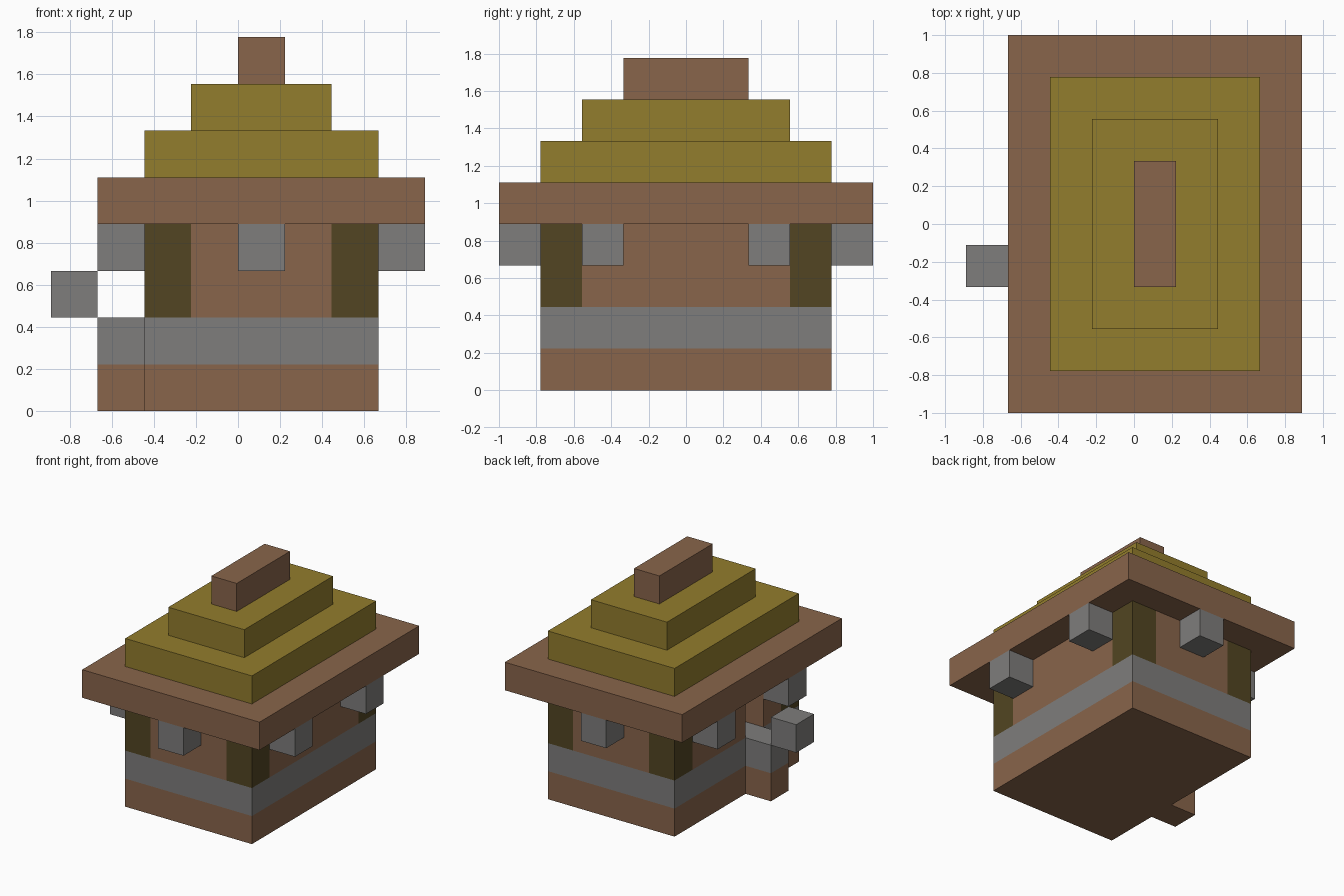
import bpy
import bmesh
from mathutils import Vector

cube = bpy.data.objects.get("Cube")
if cube:
    bpy.data.objects.remove(cube, do_unlink=True)

U = 2 / 9                      # edge of one block
CENTRE = Vector((4, 4.5, 0))   # middle of the block grid


def material(name, rgb):
    m = bpy.data.materials.new(name)
    m.use_nodes = True
    m.diffuse_color = (*rgb, 1)
    bsdf = next(n for n in m.node_tree.nodes if n.type == "BSDF_PRINCIPLED")
    bsdf.inputs["Base Color"].default_value = (*rgb, 1)
    bsdf.inputs["Roughness"].default_value = 0.9
    return m


wood = material("brown wood", (0.25, 0.13, 0.07))
thatch = material("yellow thatch", (0.29, 0.205, 0.026))
stone = material("grey stone", (0.21, 0.205, 0.2))
timber = material("dark timber", (0.084, 0.06, 0.016))


def block(name, mat, low, high):
    """Box between two corners given in block units."""
    low, high = Vector(low), Vector(high)
    bm = bmesh.new()
    bmesh.ops.create_cube(bm, size=1)
    for v in bm.verts:
        v.co = ((low + high) / 2 + v.co * (high - low) - CENTRE) * U
    for axis in range(3):
        v.co[axis]
    return finish(name, mat, bm)


def finish(name, mat, bm):
    mesh = bpy.data.meshes.new(name)
    bm.to_mesh(mesh)
    bm.free()
    mesh.materials.append(mat)
    obj = bpy.data.objects.new(name, mesh)
    bpy.context.collection.objects.link(obj)
    return obj


# Foundation courses and the door step
for name, mat, z in (("foundation", wood, 0), ("stone_course", stone, 1)):
    block(name, mat, (2, 1, z), (7, 8, z + 1))
    block("step_" + name, mat, (1, 3, z), (2, 4, z + 1))

# Corner posts
for x in (2, 6):
    for y in (1, 7):
        block("corner_post", timber, (x, y, 2), (x + 1, y + 1, 4))

# Walls, with a doorway in the side above the step
block("front_wall", wood, (3, 1, 2), (6, 2, 4))
block("back_wall", wood, (3, 7, 2), (6, 8, 4))
block("left_wall", wood, (6, 2, 2), (7, 7, 4))
block("right_wall_front", wood, (2, 2, 2), (3, 3, 4))
block("right_wall_back", wood, (2, 4, 2), (3, 7, 4))

# Lanterns hung under the eaves
for x, y in ((4, 0), (4, 8), (1, 2), (1, 6), (7, 2), (7, 6)):
    block("lantern", stone, (x, y, 3), (x + 1, y + 1, 4))

# Loose block beside the step
block("outer_block", stone, (0, 3, 2), (1, 4, 3))

# Stepped roof, each tier one block smaller all round
tiers = (("eaves", wood), ("lower_thatch", thatch),
         ("upper_thatch", thatch), ("ridge", wood))
for i, (name, mat) in enumerate(tiers):
    block(name, mat, (1 + i, i, 4 + i), (8 - i, 9 - i, 5 + i))
